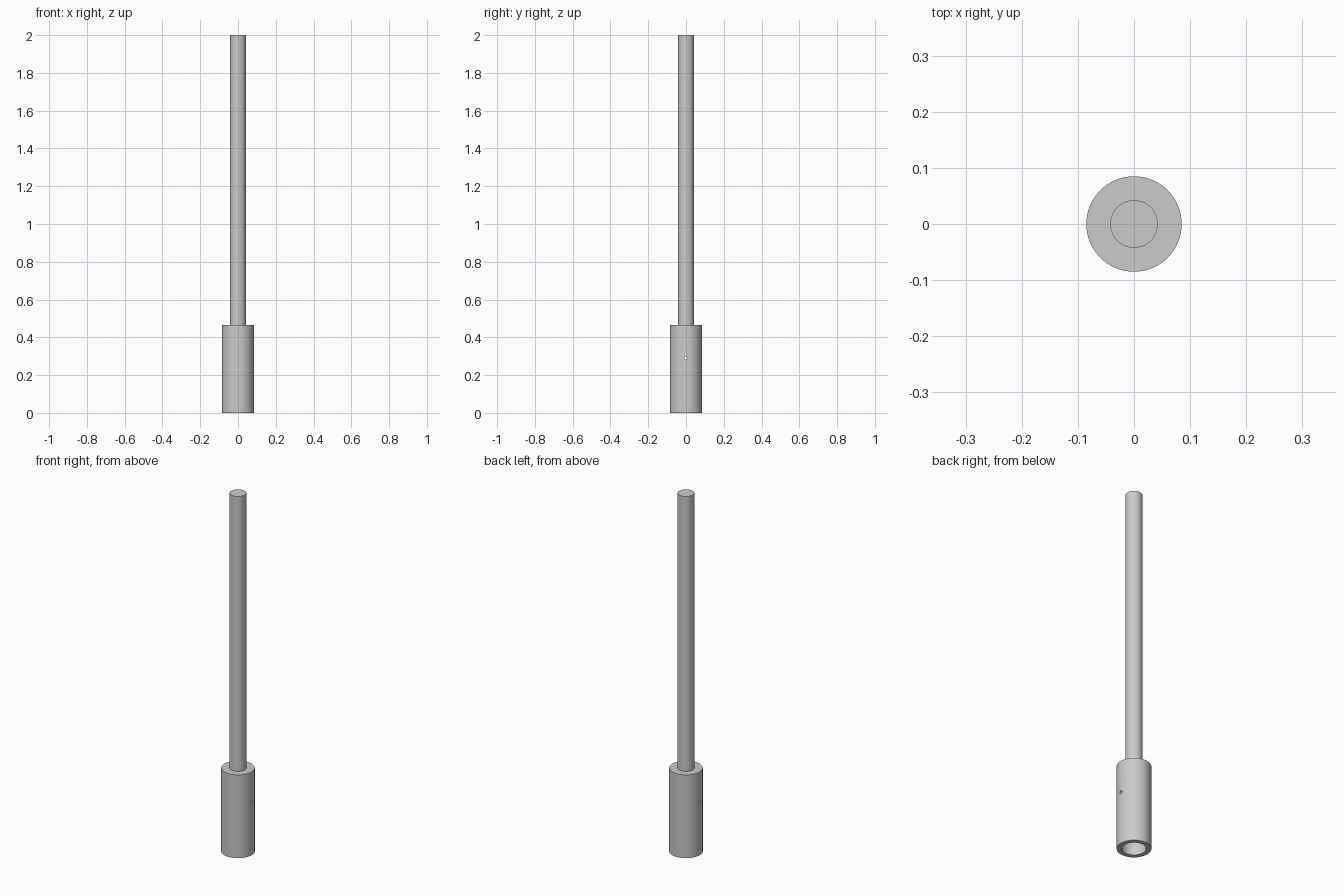
import bpy, bmesh, math
from mathutils import Matrix

SIDES = 64
HEIGHT = 2.0
SLEEVE_TOP = 0.465
SLEEVE_R = 0.085
BORE_R = 0.06
BORE_TOP = 0.4
ROD_R = 0.0425
PIN_R = 0.008
PIN_Z = 0.29

if "Cube" in bpy.data.objects:
    bpy.data.objects.remove(bpy.data.objects["Cube"])

# Single grey metal
metal = bpy.data.materials.new("grey_metal")
metal.use_nodes = True
colour = (0.6, 0.6, 0.6, 1)
metal.diffuse_color = colour
metal.node_tree.nodes["Principled BSDF"].inputs["Base Color"].default_value = colour


def cylinder(name, radius, z0, z1, sides=SIDES):
    mesh = bpy.data.meshes.new(name)
    bm = bmesh.new()
    bmesh.ops.create_cone(bm, cap_ends=True, segments=sides, radius1=radius,
                          radius2=radius, depth=z1 - z0,
                          matrix=Matrix.Translation((0, 0, (z0 + z1) / 2)))
    bm.to_mesh(mesh)
    bm.free()
    mesh.materials.append(metal)
    obj = bpy.data.objects.new(name, mesh)
    bpy.context.collection.objects.link(obj)
    return obj


def cut(target, cutter):
    mod = target.modifiers.new(cutter.name, "BOOLEAN")
    mod.operation = "DIFFERENCE"
    mod.solver = "EXACT"
    mod.object = cutter
    bpy.context.view_layer.objects.active = target
    bpy.ops.object.modifier_apply(modifier=mod.name)
    bpy.data.objects.remove(cutter)


def smooth(obj):
    bpy.ops.object.select_all(action="DESELECT")
    obj.select_set(True)
    bpy.context.view_layer.objects.active = obj
    bpy.ops.object.shade_smooth_by_angle(angle=math.radians(30))


# Socket sleeve, bored from below
sleeve = cylinder("socket_sleeve", SLEEVE_R, 0, SLEEVE_TOP)
cut(sleeve, cylinder("bore_cutter", BORE_R, -0.1, BORE_TOP))

# Small pin hole straight through both side walls
pin = cylinder("pin_hole_cutter", PIN_R, -0.2, 0.2, 24)
pin.data.transform(Matrix.Translation((0, 0, PIN_Z)) @ Matrix.Rotation(math.pi / 2, 4, "Y"))
cut(sleeve, pin)

# Long rod standing on the sleeve
rod = cylinder("rod", ROD_R, SLEEVE_TOP, HEIGHT)

for part in (sleeve, rod):
    smooth(part)
